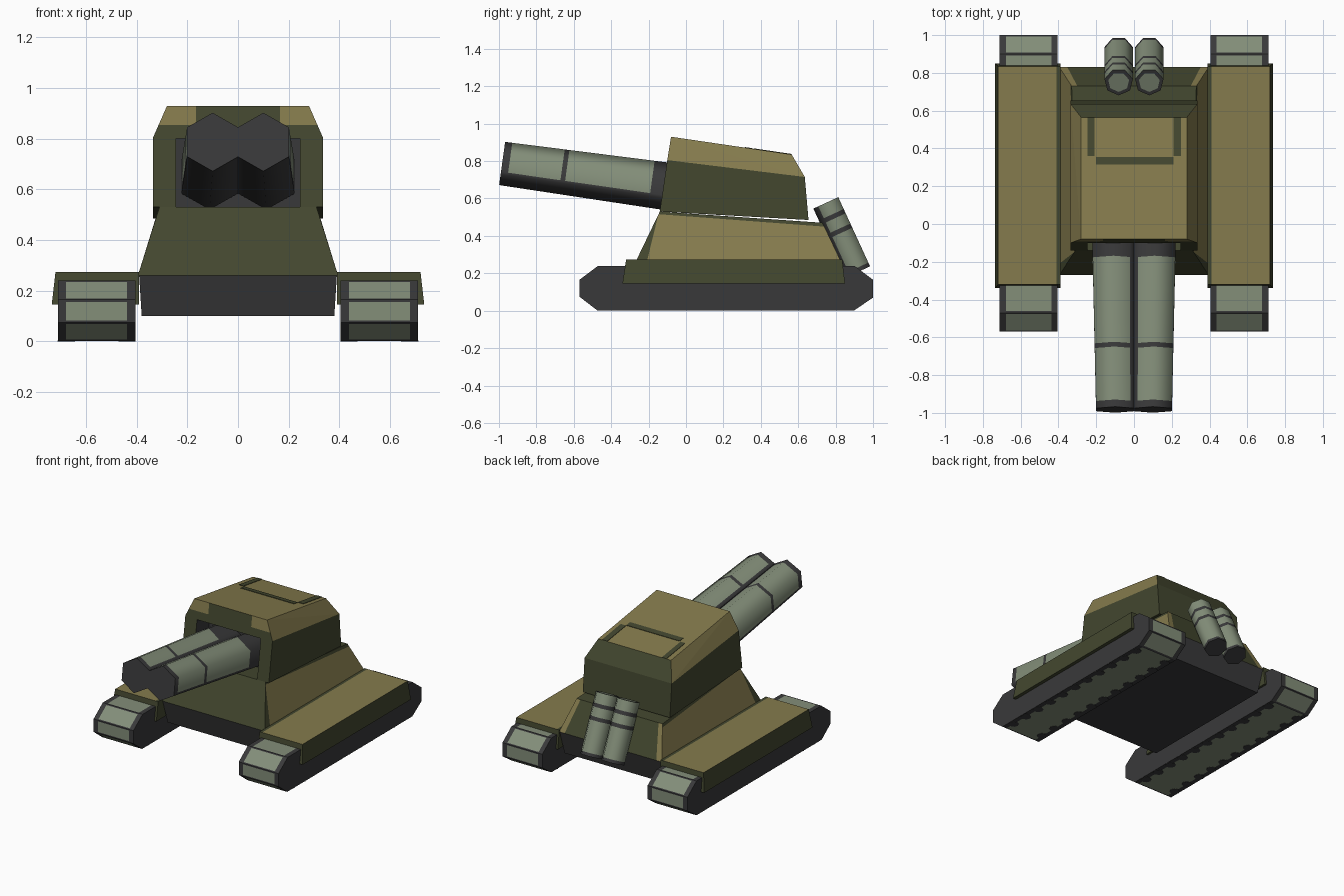
import bpy, bmesh, math
from mathutils import Vector, Matrix

if "Cube" in bpy.data.objects:
    bpy.data.objects.remove(bpy.data.objects["Cube"])

def srgb(name, r, g, b):
    m = bpy.data.materials.new(name)
    m.diffuse_color = [((c / 255 + 0.055) / 1.055) ** 2.4 for c in (r, g, b)] + [1]
    m.use_nodes = True
    m.node_tree.nodes["Principled BSDF"].inputs["Base Color"].default_value = m.diffuse_color
    return m

KHAKI, GREEN, DARK, SAGE = range(4)
MATS = [srgb("khaki", 133, 123, 77), srgb("olive_green", 67, 71, 47),
        srgb("charcoal", 57, 57, 58), srgb("sage_grey", 131, 142, 121)]

def finish(name, bm):
    me = bpy.data.meshes.new(name)
    bm.to_mesh(me)
    bm.free()
    for m in MATS:
        me.materials.append(m)
    ob = bpy.data.objects.new(name, me)
    bpy.context.collection.objects.link(ob)
    return ob

def hull(points):
    """Convex solid through the given points, with flat faces merged."""
    bm = bmesh.new()
    for p in points:
        bm.verts.new(p)
    bmesh.ops.convex_hull(bm, input=bm.verts[:])
    bmesh.ops.dissolve_limit(bm, angle_limit=0.02, verts=bm.verts[:], edges=bm.edges[:])
    bmesh.ops.recalc_face_normals(bm, faces=bm.faces[:])
    bm.normal_update()
    return bm

def paint(bm, rule):
    bm.normal_update()
    for f in bm.faces:
        f.material_index = rule(f.calc_center_median(), f.normal)

def cut(bm, pick, co, no):
    faces = [f for f in bm.faces if pick(f.normal)]
    geom = set(faces)
    for f in faces:
        geom.update(f.edges, f.verts)
    bmesh.ops.bisect_plane(bm, geom=list(geom), plane_co=co, plane_no=no)

def both(pts):
    return [(s * x, y, z) for x, y, z in pts for s in (-1, 1)]

def loft(name, rings, rule):
    """Tube through rings; rule(section, side) gives the colour, caps are dark."""
    bm = bmesh.new()
    vs = [[bm.verts.new(p) for p in r] for r in rings]
    n = len(vs[0])
    for i in range(len(vs) - 1):
        for j in range(n):
            k = (j + 1) % n
            f = bm.faces.new((vs[i][j], vs[i][k], vs[i + 1][k], vs[i + 1][j]))
            f.material_index, f.smooth = rule(i, j), True
    caps = [bm.faces.new(vs[0]), bm.faces.new(vs[-1])]
    for f in caps:
        f.material_index = DARK
    bmesh.ops.recalc_face_normals(bm, faces=bm.faces[:])
    return bm, caps

# Tracks with pads on every running face
TRACK = [(-.57, .075), (-.475, .002), (.9, .002), (1, .07),
         (1, .165), (.9, .24), (-.47, .24), (-.57, .165)]
for s, side in ((-1, "left"), (1, "right")):
    cx = s * .558
    bm = hull([(cx + d, y, z) for d in (-.153, .153) for y, z in TRACK])
    pads = [f for f in bm.faces if abs(f.normal.x) < .5]
    paint(bm, lambda c, n: DARK)
    bmesh.ops.inset_individual(bm, faces=pads, thickness=.012)
    for f in pads:
        f.material_index = SAGE
        for v in f.verts:
            v.co.x = cx + math.copysign(.12, v.co.x - cx)
    finish("track_" + side, bm)

    # Scalloped tread edge under the track
    bm = bmesh.new()
    for i in range(11):
        for d in (-.122, .122):
            bmesh.ops.create_cone(bm, cap_ends=True, segments=8, radius1=.034, radius2=.034,
                                  depth=.003, matrix=Matrix.Translation((cx + d * .98, -.4 + i * .123, .0015)))
    paint(bm, lambda c, n: DARK)
    finish("tread_scallops_" + side, bm)

    # Fender over the track
    bm = hull([(s * x, y, z) for x, y, z in
               [(.39, -.32, .275), (.72, -.32, .275), (.39, .835, .275), (.72, .835, .275),
                (.39, -.34, .145), (.735, -.34, .145), (.39, .85, .145), (.735, .85, .145)]])
    cut(bm, lambda n: n.z > .9, (s * .41, 0, 0), (1, 0, 0))
    paint(bm, lambda c, n: KHAKI if n.z > .9 and abs(c.x) > .45 else GREEN)
    finish("fender_" + side, bm)

# Lower hull
bm = hull(both([(.39, -.27, .26), (.39, .83, .26), (.38, -.23, .1), (.38, .79, .1)]))
paint(bm, lambda c, n: DARK)
finish("lower_hull", bm)

# Upper hull: khaki sides with a green front margin, khaki rear corners
bm = hull(both([(.395, -.27, .26), (.395, .83, .26), (.31, -.14, .53), (.33, .73, .47)]))
cut(bm, lambda n: abs(n.x) > .7, (0, -.205, .28), (0, .9, -.22))
cut(bm, lambda n: abs(n.x) > .7, (0, .0, .505), (0, .075, 1))
for s in (-1, 1):
    cut(bm, lambda n: n.y > .6, (s * .325, .78, .37), (s, 0, .25))

def hull_paint(c, n):
    if abs(n.x) > .7:
        front = (c.y + .205) * .9 - (c.z - .28) * .22 < 0
        return GREEN if front or c.y * .075 + c.z - .505 > 0 else KHAKI
    return KHAKI if n.y > .6 and abs(c.x) > .3 else GREEN
paint(bm, hull_paint)
finish("upper_hull", bm)

# Turret with khaki roof and chamfers
bm = hull(both([(.335, -.14, .53), (.335, -.10, .805), (.28, -.08, .93),
                (.28, .565, .835), (.335, .635, .715), (.335, .655, .485)]))
for s in (-1, 1):
    cut(bm, lambda n: n.y < -.9, (s * .165, 0, 0), (1, 0, 0))
cut(bm, lambda n: n.y < -.9, (0, 0, .855), (0, 0, 1))
paint(bm, lambda c, n: KHAKI if (n.z > .25 and n.y < .4) or
      (n.y < -.9 and c.z > .83 and abs(c.x) > .17) else GREEN)
turret = finish("turret", bm)

# Gun opening cut into the turret front
bm = hull([(x, y, z) for x in (-.245, .245) for y in (-.4, .03) for z in (.4, .8)])
paint(bm, lambda c, n: DARK)
cutter = finish("opening_cutter", bm)
cutter.hide_render = True
cutter.hide_viewport = False
mod = turret.modifiers.new("opening", 'BOOLEAN')
mod.operation, mod.object, mod.solver = 'DIFFERENCE', cutter, 'EXACT'
bpy.context.view_layer.objects.active = turret
bpy.ops.object.modifier_apply(modifier=mod.name)
bpy.data.objects.remove(cutter)

# Hatch outline on the roof
def roof(y):
    return .93 - .1473 * (y + .08)
for name, x0, x1, y0, y1 in (("left", -.245, -.21, .36, .565), ("right", .21, .25, .36, .565),
                             ("front", -.2, .21, .315, .355)):
    bm = hull([(x, y, roof(y) + d) for x in (x0, x1) for y in (y0, y1) for d in (-.003, .003)])
    paint(bm, lambda c, n: GREEN)
    finish("hatch_line_" + name, bm)

# Twin six-sided barrels
hexa = [Vector((math.cos(math.radians(a)), math.sin(math.radians(a)))) for a in (90, 30, -30, -90, 210, 150)]
section = hexa[:2] + [hexa[1].lerp(hexa[2], .88)] + hexa[2:] + [hexa[5].lerp(hexa[0], .2)]
tilt = math.radians(7.9)
for s, side in ((-1, "left"), (1, "right")):
    rings = []
    for y in (-.983, -.945, -.665, -.64, -.185, .02):
        t = (y + .983) / .85
        cx, cz, r = .1 + .01 * t, .787 - .118 * t, .1165 + .0105 * t
        rings.append([(s * (cx + p.x * r), y + p.y * r * math.sin(tilt), cz + p.y * r * math.cos(tilt))
                      for p in section])
    bm, caps = loft("barrel", rings, lambda i, j: SAGE if i in (1, 3) and j in (0, 1, 7) else DARK)
    finish("barrel_" + side, bm)

# Twin seven-sided exhaust pipes at the rear
axis, out = Vector((0, .418, -.909)), Vector((0, .909, .418))
for s, side in ((-1, "left"), (1, "right")):
    top, r, rings = Vector((s * .081, .751, .578)), .077, []
    for d in (0, .07, .095, .155, .18, .385, .407):
        ring = []
        for k in range(7):
            a = math.tau * k / 7
            ring.append(top + axis * d - out * r * math.cos(a) + Vector((r * math.sin(a), 0, 0)))
        rings.append(ring)
    bm, caps = loft("exhaust", rings, lambda i, j: SAGE if i in (0, 2, 4) and j not in (0, 6) else DARK)
    bmesh.ops.inset_individual(bm, faces=[caps[0]], thickness=.02)
    caps[0].material_index = SAGE
    finish("exhaust_pipe_" + side, bm)
